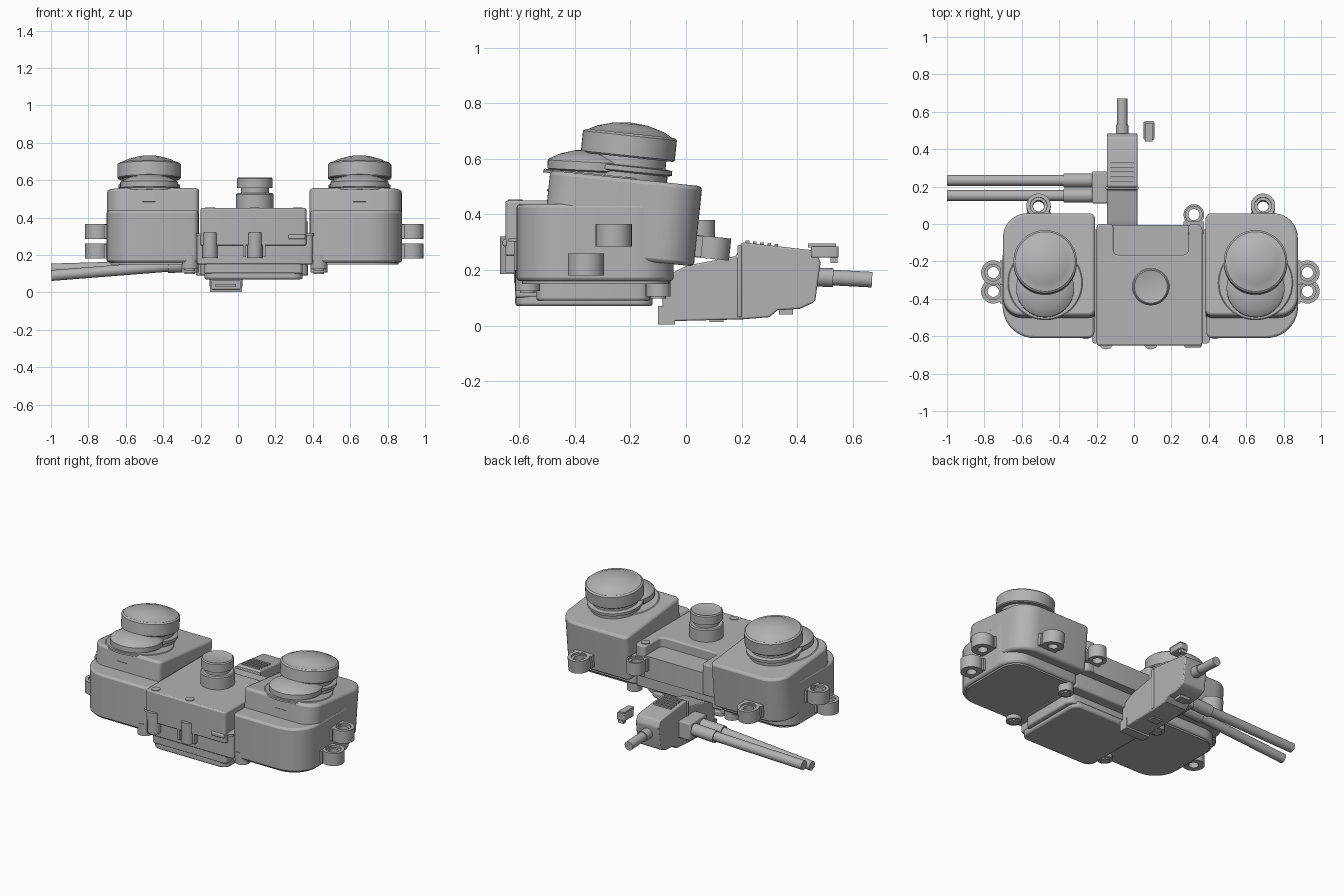
import bpy, bmesh, math
from mathutils import Vector, Matrix

if "Cube" in bpy.data.objects:
    bpy.data.objects.remove(bpy.data.objects["Cube"])

grey = bpy.data.materials.new("plain_grey")
grey.use_nodes = True
COLOUR = (0.45, 0.45, 0.45, 1)
grey.diffuse_color = COLOUR
grey.node_tree.nodes["Principled BSDF"].inputs["Base Color"].default_value = COLOUR

MID = 0.0875                       # symmetry plane of the two housings
TILT = Matrix.Rotation(math.radians(-6), 4, 'X')
SIDEWAYS = Matrix(((0, 0, 1, 0), (1, 0, 0, 0), (0, 1, 0, 0), (0, 0, 0, 1)))


def finish(name, bm, matrix, bevel=0.0):
    bmesh.ops.recalc_face_normals(bm, faces=bm.faces)
    me = bpy.data.meshes.new(name)
    bm.to_mesh(me)
    bm.free()
    me.materials.append(grey)
    me.shade_smooth()
    me.set_sharp_from_angle(angle=math.radians(32))
    ob = bpy.data.objects.new(name, me)
    ob.matrix_world = matrix
    bpy.context.collection.objects.link(ob)
    if bevel:
        mod = ob.modifiers.new("soft_edges", 'BEVEL')
        mod.width, mod.segments = bevel, 2
        mod.limit_method, mod.angle_limit = 'ANGLE', math.radians(50)
    return ob


def prism(name, corners, z0, z1, matrix=Matrix(), bevel=0.0):
    """Extrude an outline of (x, y, corner radius)."""
    bm = bmesh.new()
    verts = []
    for i, (x, y, r) in enumerate(corners):
        p = Vector((x, y, z0))
        if not r:
            verts.append(bm.verts.new(p))
            continue
        a, b = (Vector((*corners[j][:2], z0)) for j in (i - 1, (i + 1) % len(corners)))
        a, b = p + (a - p).normalized() * r, p + (b - p).normalized() * r
        steps = 10 if r > 0.05 else 4
        for k in range(steps + 1):
            t = k / steps
            w = (1 - t) ** 2, 1.4142 * t * (1 - t), t * t
            verts.append(bm.verts.new((a * w[0] + p * w[1] + b * w[2]) / sum(w)))
    face = bm.faces.new(verts)
    out = bmesh.ops.extrude_face_region(bm, geom=[face])["geom"]
    moved = [v for v in out if isinstance(v, bmesh.types.BMVert)]
    bmesh.ops.translate(bm, vec=(0, 0, z1 - z0), verts=moved)
    return finish(name, bm, matrix, bevel)


def box(name, x0, x1, y0, y1, z0, z1, r=0.0, bevel=0.0, matrix=Matrix()):
    pts = [(x0, y0, r), (x1, y0, r), (x1, y1, r), (x0, y1, r)]
    return prism(name, pts, z0, z1, matrix, bevel)


def lathe(name, profile, matrix, closed=False, steps=48):
    """Spin a (radius, height) profile round its local z axis."""
    bm = bmesh.new()
    vs = [bm.verts.new((r, 0, z)) for r, z in profile]
    pairs = list(zip(vs, vs[1:])) + ([(vs[-1], vs[0])] if closed else [])
    edges = [bm.edges.new(p) for p in pairs]
    bmesh.ops.spin(bm, geom=vs + edges, axis=(0, 0, 1), cent=(0, 0, 0),
                   angle=math.tau, steps=steps)
    bmesh.ops.remove_doubles(bm, verts=bm.verts, dist=1e-5)
    return finish(name, bm, matrix)


def at(x, y, z):
    return Matrix.Translation((x, y, z))


def rod(name, start, end, r):
    a, d = Vector(start), Vector(end) - Vector(start)
    rot = d.to_track_quat('Z', 'Y').to_matrix().to_4x4()
    n = d.length
    return lathe(name, [(0, 0), (r, 0), (r, n), (0, n)], at(*a) @ rot, steps=24)


def ear(name, matrix, angle, reach, height=0.08, r=0.065):
    """Mounting tab: a tube with a raised lip and an arm back to the body."""
    h, hole = height, 0.03
    lathe(name, [(hole, 0), (r, 0), (r, h), (0.045, h), (0.045, h - 0.012),
                 (hole, h - 0.012)], matrix, closed=True, steps=32)
    turn = matrix @ Matrix.Rotation(angle, 4, 'Z')
    box(name + "_arm", 0.036, reach, -r, r, 0.002, h - 0.002, matrix=turn)


# Twin housings with their buttons and tabs
for side, s in (("right", -1), ("left", 1)):
    def X(d):
        return MID + s * d

    prism(side + "_housing_lower",
          [(X(.30), -.61, .03), (X(.79), -.61, .17), (X(.79), -.045, .13), (X(.30), -.045, .03)],
          .16, .437, bevel=.012)
    prism(side + "_housing_floor",
          [(X(.31), -.59, .03), (X(.77), -.59, .15), (X(.77), -.06, .11), (X(.31), -.06, .03)],
          .15, .17)
    top = at(0, -.215, .53) @ TILT
    prism(side + "_housing_upper",
          [(X(.295), -.275, .03), (X(.788), -.275, .10), (X(.788), .275, .13), (X(.295), .275, .03)],
          -.29, 0, top, bevel=.014)
    xc = X(.5625)
    lathe(side + "_button_rim", [(0, .004), (.195, .004), (.20, 0), (.20, -.01), (0, -.01)],
          top @ at(xc, -.10, 0))
    # slot on the front of the upper housing
    box(side + "_front_slot", xc - .035, xc + .035, -.279, -.27, -.075, -.067, matrix=top)
    lathe(side + "_lower_button",
          [(0, -.03), (.14, -.03), (.14, .005), (.155, .01), (.155, .04), (.148, .047),
           (.11, .066), (.06, .08), (0, .085)],
          at(xc, -.345, .548) @ Matrix.Rotation(math.radians(-3), 4, 'X'))
    lathe(side + "_upper_button",
          [(0, -.09), (.15, -.09), (.15, -.055), (.165, -.05), (.165, -.033), (.14, -.03),
           (.14, 0), (.164, 0), (.17, .006), (.17, .078), (.16, .086), (.152, .086),
           (.12, .103), (.06, .12), (0, .125)],
          at(xc, -.21, .606) @ TILT)
    inward = 0 if s < 0 else math.pi
    ear(side + "_upper_side_tab", at(X(.84), -.26, .285), inward, .16)
    ear(side + "_lower_side_tab", at(X(.84), -.36, .18), inward, .16)
    back_x = -.51 if s < 0 else .69
    ear(side + "_back_tab", at(back_x, .09, .24) @ TILT, -math.pi / 2, .14)
    # screws under the inner corners
    for y, z in ((-.57, .125), (-.10, .105)):
        rod(side + "_bottom_screw", (X(.345), y, z), (X(.345), y, .2), .045)
        rod(side + "_screw_head", (X(.345), y, z - .008), (X(.345), y, z), .028)

# Centre body, lid with a stepped-down back, and base
box("centre_body", -.22, .40, -.62, -.06, .15, .31, r=.02, bevel=.008)
prism("centre_lid",
      [(-.20, -.65, .015), (.365, -.65, .015), (.365, 0, .03), (.29, 0, .02),
       (.29, -.165, .025), (-.11, -.165, .025), (-.11, 0, .02), (-.20, 0, .02)],
      .25, .45, bevel=.008)
box("lid_recess_floor", -.15, .33, -.2, -.005, .25, .39, r=.01)
box("lid_flange", -.225, .405, -.64, -.03, .302, .314, r=.02)
box("base_riser", -.20, .375, -.54, -.13, .09, .17, r=.04, bevel=.008)
prism("base_plate", [(-.18, -.615, .05), (.345, -.615, .05), (.345, -.12, .05), (-.18, -.12, .05)],
      .07, .11, bevel=.01)
prism("front_skirt", [(-.18, -.615, .02), (.345, -.615, .02), (.345, -.5, .02), (-.18, -.5, .02)],
      .10, .2, bevel=.008)
ear("centre_back_tab", at(.32, .05, .30), -math.pi / 2, .1, r=.055)

# Front bosses and lid screws
for x in (-.15, .09):
    rod("front_boss", (x, -.63, .185), (x, -.63, .32), .04)
    rod("lid_screw", (x, -.615, .44), (x, -.615, .454), .026)
rod("back_lid_screw", (.32, -.05, .44), (.32, -.05, .454), .026)
for x in (.035, .14):
    box("front_rib", x - .008, x + .008, -.65, -.6, .19, .32)
box("front_latch", .27, .36, -.66, -.6, .285, .31, bevel=.006)

# Centre knob
lathe("centre_knob", [(0, 0), (.1, 0), (.1, .075), (.094, .082), (.075, .082), (.075, .108),
                      (.095, .108), (.095, .16), (.088, .166), (.08, .163), (0, .163)],
      at(.09, -.335, .449))

# Cable connector, a stepped side profile
prism("connector_body",
      [(-.085, .015, 0), (.20, .022, 0), (.30, .03, 0), (.33, .055, 0), (.41, .06, 0),
       (.465, .085, .01), (.485, .23, .01), (.465, .27, .01), (.20, .30, .01),
       (.18, .25, 0), (.0, .215, .02), (-.085, .17, .02)],
      -.145, .018, SIDEWAYS, bevel=.006)
for x0, x1, z0, z1 in ((-.15, .022, .003, .014), (-.15, .022, .06, .07),
                       (-.15, -.138, .003, .07), (.01, .022, .003, .07)):
    box("connector_mouth", x0, x1, -.1, -.04, z0, z1)
box("connector_tongue", -.12, -.01, -.095, -.06, .03, .045)
for i in range(5):
    y = .215 + i * .026
    z = .30 - (y - .2) * .11
    box("grip_rib", -.125, -.003, y, y + .013, z - .01, z + .007)
box("connector_collar", -.152, .024, .185, .20, .03, .29, bevel=.004)
for y in (.11, .36):
    box("connector_foot", -.10, -.03, y - .025, y + .025, .012 if y < .2 else .04, .08)
rod("rear_cable_sleeve", (-.063, .46, .175), (-.063, .53, .172), .034)
rod("rear_cable", (-.063, .48, .175), (-.063, .67, .165), .028)

# Loose clip beside the connector
box("clip_body", .05, .11, .45, .55, .245, .285, r=.012, bevel=.004)
box("clip_top", .06, .10, .44, .54, .28, .295)
box("clip_tooth", .06, .10, .52, .545, .225, .25)

# Pair of side cables
box("side_cable_block", -.225, -.14, .11, .28, .09, .2, bevel=.008)
for y, drop in ((.233, .125), (.152, .09)):
    rod("side_cable_sleeve", (-.2, y, .148), (-.375, y, .14), .037)
    rod("side_cable", (-.3, y, .145), (-.998, y, drop), .029)
